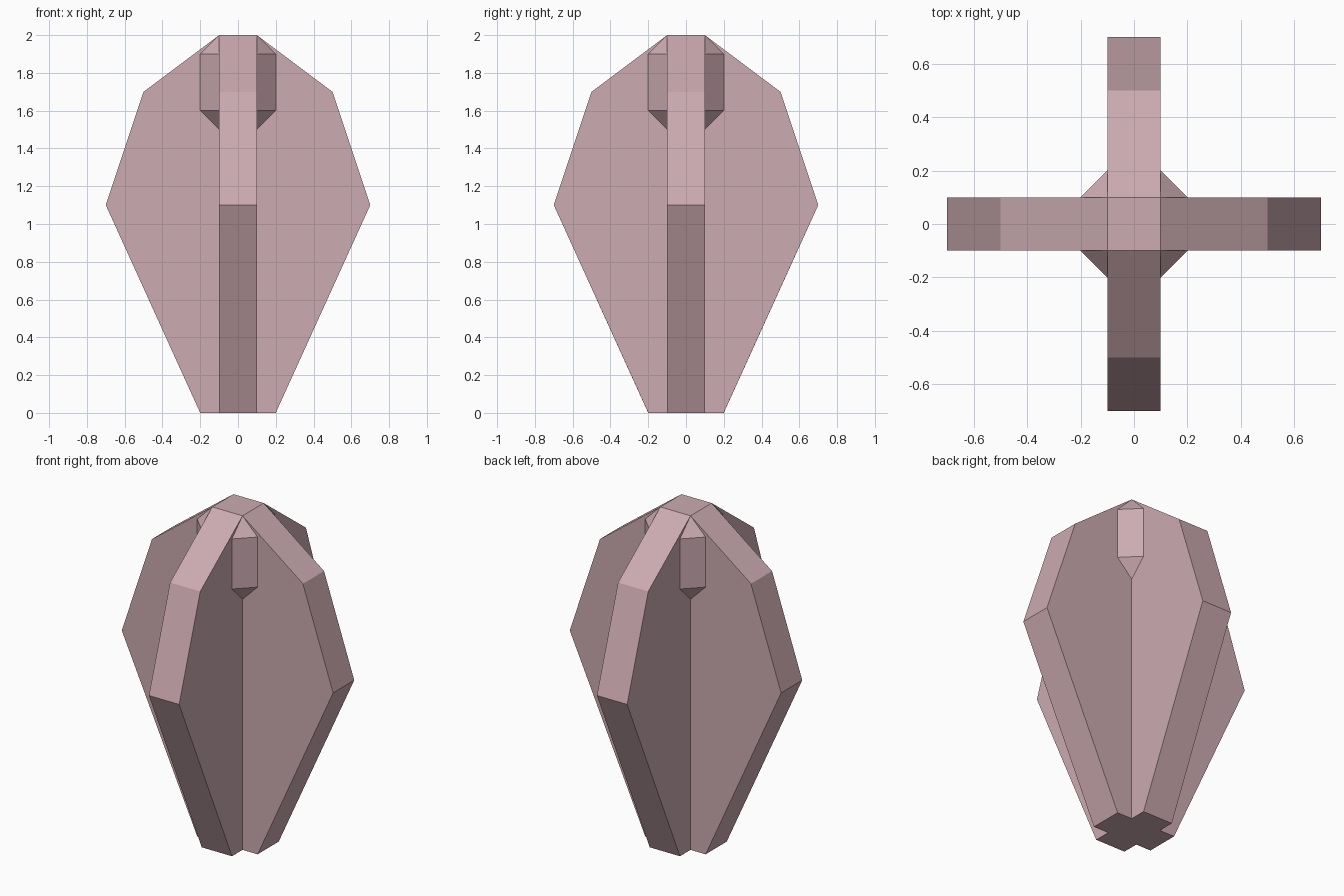
import bpy
from math import pi
from mathutils import Matrix, Vector

cube = bpy.data.objects.get("Cube")
if cube:
    bpy.data.objects.remove(cube, do_unlink=True)

# Single dusty pink material
pink = bpy.data.materials.new("dusty_pink")
pink.use_nodes = True
colour = (0.604, 0.407, 0.440, 1)
pink.diffuse_color = colour
bsdf = pink.node_tree.nodes["Principled BSDF"]
bsdf.inputs["Base Color"].default_value = colour
bsdf.inputs["Roughness"].default_value = 0.8

HALF = 0.1      # half the fin thickness
HEIGHT = 2.0


def add_part(name, verts, faces, turn=0):
    """Make a flat-shaded part, turned by quarter turns about z."""
    spin = Matrix.Rotation(turn * pi / 2, 4, "Z")
    mesh = bpy.data.meshes.new(name)
    mesh.from_pydata([spin @ Vector(v) for v in verts], [], faces)
    mesh.materials.append(pink)
    obj = bpy.data.objects.new(name, mesh)
    bpy.context.collection.objects.link(obj)


# Fin: outline from the core outwards, open where it joins the core
outline = [(HALF, 0), (0.2, 0), (0.7, 1.1), (0.5, 1.7), (HALF, HEIGHT)]
n = len(outline)
fin_verts = [(x, y, z) for y in (-HALF, HALF) for x, z in outline]
fin_faces = [list(range(n)), list(range(2 * n - 1, n - 1, -1))]
fin_faces += [[i + 1, i, i + n, i + n + 1] for i in range(n - 1)]

# Corner lug: bevelled block nested between two fins, pointed at both ends
a, b, out = HALF, 0.2, 1.6
lug_verts = [(b, a, out), (a, b, out), (a, b, 1.9), (b, a, 1.9),
             (a, a, HEIGHT), (a, a, 1.5)]
lug_faces = [[0, 1, 2, 3], [3, 2, 4], [1, 0, 5]]

fins = ("left", "back", "right", "front")
lugs = ("back_left", "back_right", "front_right", "front_left")
for turn, (fin, lug) in enumerate(zip(fins, lugs)):
    add_part(fin + "_fin", fin_verts, fin_faces, turn)
    add_part(lug + "_lug", lug_verts, lug_faces, turn)

# Core caps: squares closing the crossing at the top and bottom
square = [(-HALF, -HALF), (HALF, -HALF), (HALF, HALF), (-HALF, HALF)]
add_part("top_cap", [(x, y, HEIGHT) for x, y in square], [[0, 1, 2, 3]])
add_part("bottom_cap", [(x, y, 0) for x, y in square], [[3, 2, 1, 0]])
